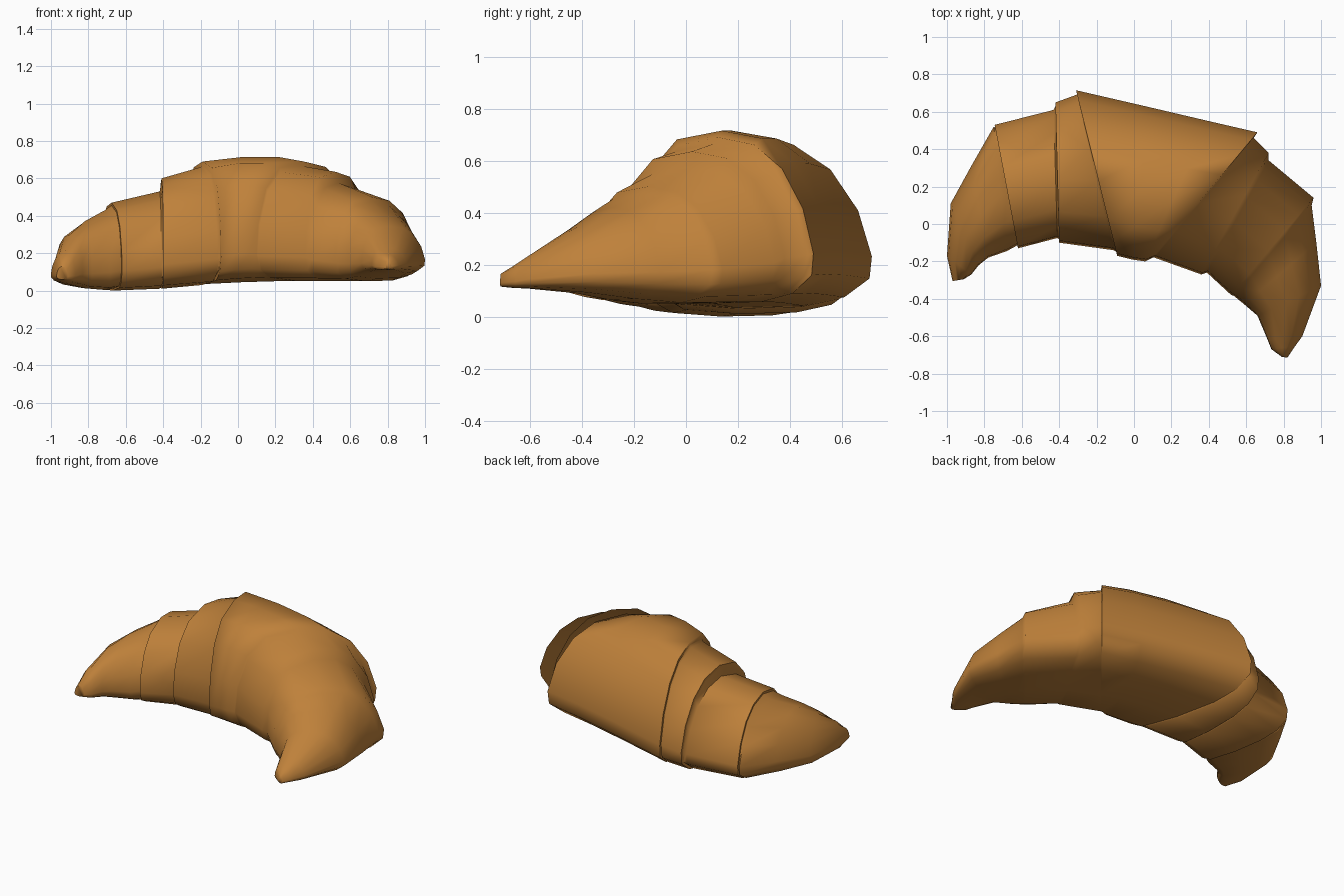
import bpy, bmesh, math
from mathutils import Vector

if "Cube" in bpy.data.objects:
    bpy.data.objects.remove(bpy.data.objects["Cube"])

crust = bpy.data.materials.new("golden crust")
crust.diffuse_color = (0.52, 0.22, 0.043, 1)
crust.use_nodes = True
crust.node_tree.nodes["Principled BSDF"].inputs["Base Color"].default_value = crust.diffuse_color

# Cross-section: t across from inner to outer edge, h as fraction of height,
# and extra height where the front shoulder is plump
PROFILE = [(0, .22, 0), (.015, .44, .05), (.09, .70, .09), (.22, .89, .07), (.45, 1, 0),
           (.66, .955, 0), (.82, .81, 0), (.94, .57, 0), (1, .30, 0), (.99, .17, 0),
           (.88, .06, 0), (.7, .01, 0), (.4, 0, 0), (.12, .03, 0), (.03, .10, 0)]


def ring(ix, iy, ox, oy, zb, zt, plump):
    return [Vector((ix + (ox - ix) * t, iy + (oy - iy) * t,
                    zb + (zt - zb) * (h + plump * e))) for t, h, e in PROFILE]


def shrink(pts, s):
    c = sum(pts, Vector()) / len(pts)
    return [c + (p - c) * s for p in pts]


def layer(name, sections, tuck=None, plump=0.0, angle=60):
    """Loft dough sections; tuck slides the end inside the next layer."""
    rings = [ring(*s, plump) for s in sections]
    if tuck:
        rings.append(shrink(ring(*tuck, plump), .95))
    bm = bmesh.new()
    loops = [[bm.verts.new(p) for p in r] for r in rings]
    n = len(PROFILE)
    for a, b in zip(loops, loops[1:]):
        for i in range(n):
            j = (i + 1) % n
            bm.faces.new((a[i], a[j], b[j], b[i]))
    bm.faces.new(loops[0])
    bm.faces.new(loops[-1][::-1])
    bmesh.ops.recalc_face_normals(bm, faces=bm.faces)
    me = bpy.data.meshes.new(name)
    bm.to_mesh(me)
    bm.free()
    me.materials.append(crust)
    ob = bpy.data.objects.new(name, me)
    bpy.context.collection.objects.link(ob)
    bpy.context.view_layer.objects.active = ob
    ob.select_set(True)
    bpy.ops.object.shade_smooth_by_angle(angle=math.radians(angle))
    ob.select_set(False)


# Sections: inner x, y, outer x, y, bottom z, top z
left_tip = [(-.91, -.295, -.97, -.305, .06, .13), (-.87, -.27, -1.0, -.17, .045, .20),
            (-.83, -.22, -.98, .11, .03, .30), (-.78, -.18, -.87, .31, .012, .37),
            (-.68, -.145, -.75, .52, .003, .43)]
left_outer = [(-.62, -.13, -.745, .53, 0, .47), (-.41, -.075, -.43, .61, .01, .53)]
left_inner = [(-.40, -.10, -.42, .65, .01, .60), (-.11, -.14, -.31, .69, .03, .66)]
centre = [(-.09, -.17, -.31, .715, .035, .69), (-.01, -.19, .08, .625, .045, .715),
          (.06, -.20, .40, .55, .05, .715), (.10, -.18, .66, .49, .05, .69)]
# Right arm steps down from the centre to the tip as one continuous skin
right_arm = [(.11, -.18, .64, .46, .05, .665), (.36, -.27, .72, .38, .05, .635),
             (.39, -.26, .72, .34, .05, .575), (.52, -.38, .96, .14, .05, .50),
             (.535, -.385, .95, .10, .052, .475), (.59, -.43, .975, -.10, .065, .42),
             (.66, -.49, 1.0, -.33, .09, .345), (.715, -.62, .90, -.60, .108, .23),
             (.735, -.67, .86, -.655, .11, .195), (.79, -.71, .82, -.715, .115, .165)]

layer("left_tip", left_tip, left_outer[0], .3)
layer("left_outer_layer", left_outer, left_inner[0], .3)
layer("left_inner_layer", left_inner, centre[0], .5)
layer("centre_and_right_arm", centre + right_arm, None, .85, 80)
